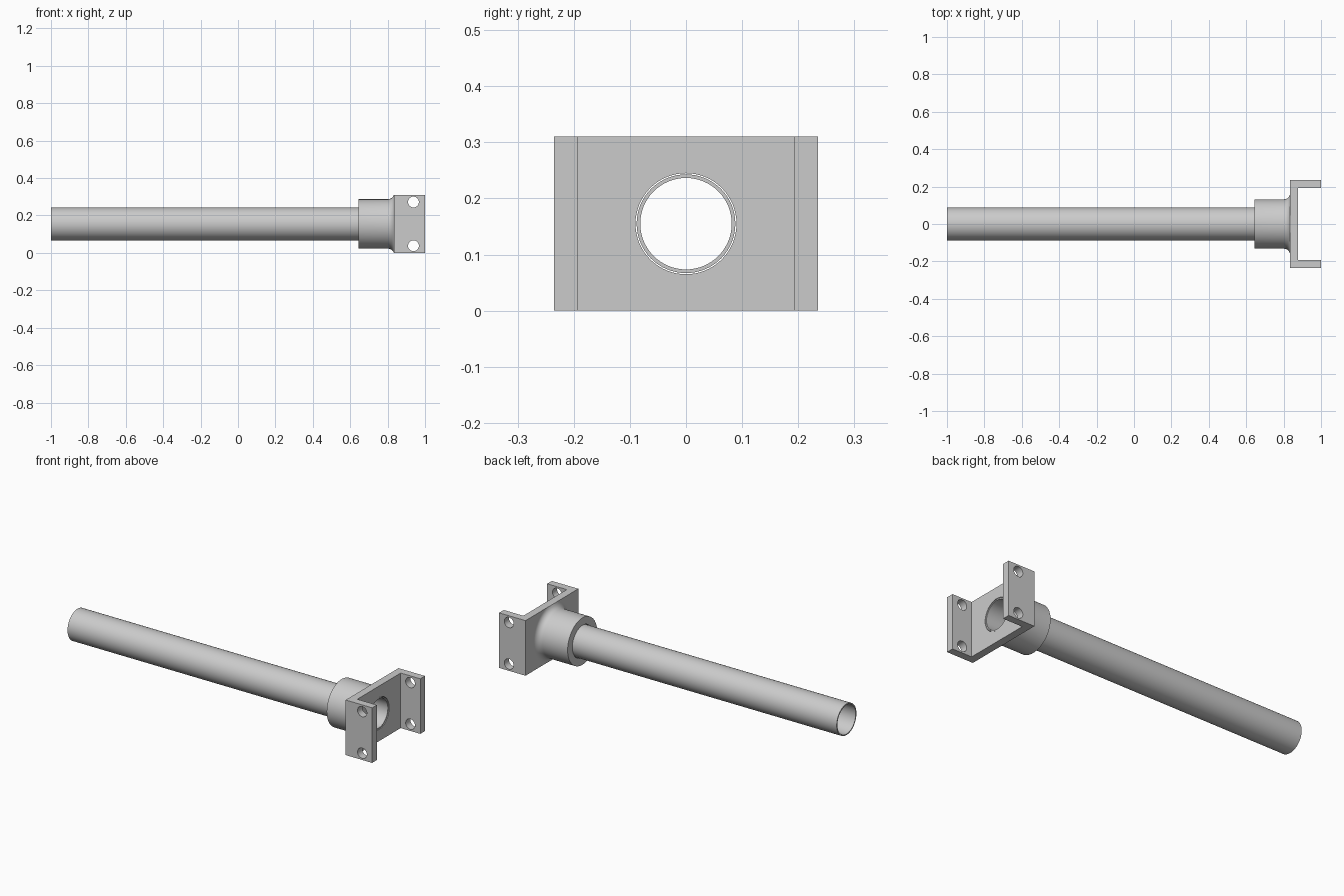
import bpy, bmesh, math
from mathutils import Matrix

cube = bpy.data.objects.get("Cube")
if cube:
    bpy.data.objects.remove(cube, do_unlink=True)

AXIS_Z = 0.155
HEIGHT = 0.31

grey = bpy.data.materials.new("plain_grey")
grey.use_nodes = True
grey.diffuse_color = (0.6, 0.6, 0.6, 1)
grey.node_tree.nodes["Principled BSDF"].inputs["Base Color"].default_value = (0.6, 0.6, 0.6, 1)


def finish(name, bm):
    bmesh.ops.recalc_face_normals(bm, faces=bm.faces)
    mesh = bpy.data.meshes.new(name)
    bm.to_mesh(mesh)
    bm.free()
    mesh.materials.append(grey)
    obj = bpy.data.objects.new(name, mesh)
    bpy.context.collection.objects.link(obj)
    return obj


def smooth(obj):
    bpy.ops.object.select_all(action='DESELECT')
    obj.select_set(True)
    bpy.context.view_layer.objects.active = obj
    bpy.ops.object.shade_smooth_by_angle(angle=math.radians(30))


def revolve(name, profile, steps=64):
    """Turn a closed (x, radius) profile around the tube axis."""
    bm = bmesh.new()
    rings = []
    for i in range(steps):
        a = 2 * math.pi * i / steps
        rings.append([bm.verts.new((x, r * math.cos(a), AXIS_Z + r * math.sin(a)))
                      for x, r in profile])
    n = len(profile)
    for i in range(steps):
        p, q = rings[i], rings[(i + 1) % steps]
        for j in range(n):
            k = (j + 1) % n
            bm.faces.new((p[j], p[k], q[k], q[j]))
    # keep the flare within the height of the bracket
    for v in bm.verts:
        v.co.z = min(max(v.co.z, 0), HEIGHT)
    return finish(name, bm)


def drill(target, centre, radius, depth, axis):
    """Cut a round hole through the target along X or Y."""
    bm = bmesh.new()
    turn = Matrix.Rotation(math.pi / 2, 4, 'Y' if axis == 'X' else 'X')
    bmesh.ops.create_cone(bm, cap_ends=True, segments=64 if axis == 'X' else 32,
                          radius1=radius, radius2=radius, depth=depth,
                          matrix=Matrix.Translation(centre) @ turn)
    cutter = finish("hole_cutter", bm)
    cutter.hide_render = True
    mod = target.modifiers.new("hole", 'BOOLEAN')
    mod.operation = 'DIFFERENCE'
    mod.solver = 'EXACT'
    mod.object = cutter
    bpy.context.view_layer.objects.active = target
    bpy.ops.object.modifier_apply(modifier=mod.name)
    bpy.data.objects.remove(cutter, do_unlink=True)


# U-shaped bracket, extruded upwards from its plan
half = [(0.835, 0.235), (1.0, 0.235), (1.0, 0.193), (0.878, 0.193)]
plan = half + [(x, -y) for x, y in reversed(half)]
bm = bmesh.new()
base = bm.faces.new([bm.verts.new((x, y, 0)) for x, y in plan])
ext = bmesh.ops.extrude_face_region(bm, geom=[base], use_keep_orig=True)
bmesh.ops.translate(bm, vec=(0, 0, HEIGHT),
                    verts=[g for g in ext["geom"] if isinstance(g, bmesh.types.BMVert)])
bracket = finish("bracket", bm)

# Central bore and the four bolt holes
drill(bracket, (0.85, 0, AXIS_Z), 0.09, 0.2, 'X')
for z in (0.038, 0.272):
    for y in (-0.214, 0.214):
        drill(bracket, (0.938, y, z), 0.029, 0.1, 'Y')
smooth(bracket)

# Collar with a concave flare into the bracket
flare = 0.034
collar_profile = [(0.835, 0.09), (0.645, 0.09), (0.645, 0.132)]
for i in range(9):
    a = math.pi / 2 * i / 8
    collar_profile.append((0.835 - flare + flare * math.sin(a),
                           0.132 + flare * (1 - math.cos(a))))
smooth(revolve("collar", collar_profile))

# Long hollow tube seated in the collar
smooth(revolve("tube", [(-1.0, 0.0815), (-1.0, 0.088), (0.876, 0.088), (0.876, 0.0815)]))
